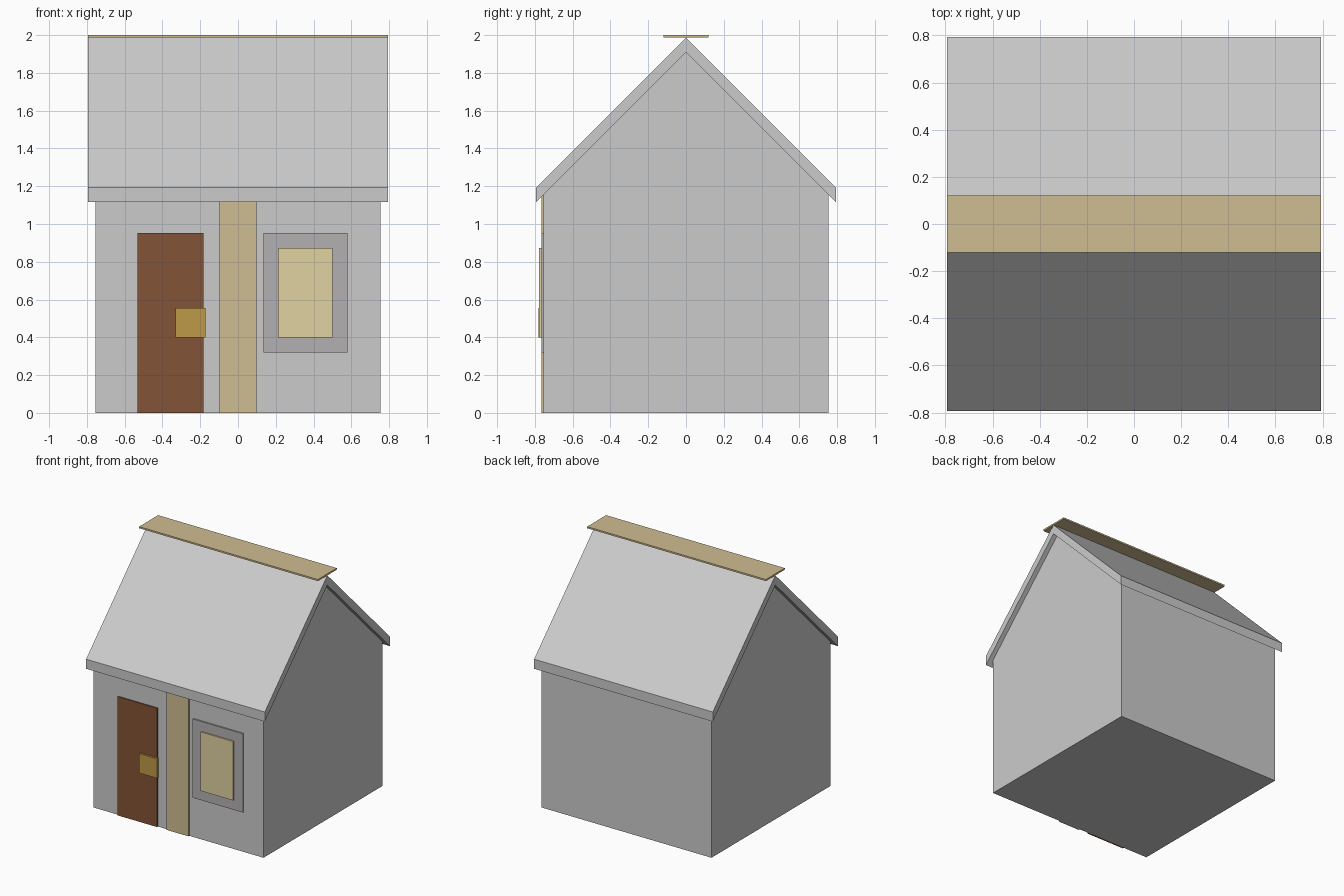
import bpy

if "Cube" in bpy.data.objects:
    bpy.data.objects.remove(bpy.data.objects["Cube"])

def srgb(r, g, b):
    return tuple((c / 255 / 12.92) if c < 11 else ((c / 255 + 0.055) / 1.055) ** 2.4 for c in (r, g, b)) + (1,)

def material(name, rgb):
    m = bpy.data.materials.new(name)
    m.diffuse_color = srgb(*rgb)
    m.use_nodes = True
    m.node_tree.nodes["Principled BSDF"].inputs["Base Color"].default_value = m.diffuse_color
    return m

def extrude_x(name, profile, half):
    """Prism from a (y, z) profile, running along x."""
    n = len(profile)
    verts = [(x, y, z) for x in (-half, half) for y, z in profile]
    faces = [tuple(range(n))[::-1], tuple(range(n, 2 * n))]
    faces += [(i, (i + 1) % n, (i + 1) % n + n, i + n) for i in range(n)]
    mesh = bpy.data.meshes.new(name)
    mesh.from_pydata(verts, [], faces)
    ob = bpy.data.objects.new(name, mesh)
    bpy.context.collection.objects.link(ob)
    return ob

def box(name, x, y, z, mat):
    bpy.ops.mesh.primitive_cube_add(size=1, location=[sum(r) / 2 for r in (x, y, z)])
    ob = bpy.context.object
    ob.name = name
    ob.scale = [r[1] - r[0] for r in (x, y, z)]
    ob.data.materials.append(mat)
    return ob

timber = material("timber", (208, 190, 146))
brown = material("door_brown", (130, 84, 54))
brass = material("brass", (190, 152, 72))
trim = material("window_trim", (180, 176, 178))
glow = material("window_pane", (224, 210, 160))

# Gabled walls and the folded roof sheet
W, R = 0.755, 0.793
extrude_x("house_body", [(-W, 0), (W, 0), (W, 1.155), (0, 1.91), (-W, 1.155)], W)
extrude_x("roof", [(-R, 1.117), (0, 1.91), (R, 1.117), (R, 1.194), (0, 1.987), (-R, 1.194)], R)

# Flat ridge board
box("ridge_board", (-R, R), (-0.12, 0.12), (1.987, 2.0), timber)

# Thin front details, each layered outward from the wall
box("front_post", (-0.099, 0.097), (-0.766, -0.75), (0, 1.15), timber)
box("door", (-0.532, -0.183), (-0.766, -0.75), (0, 0.952), brown)
box("door_handle", (-0.331, -0.172), (-0.782, -0.76), (0.40, 0.556), brass)
box("window_frame", (0.134, 0.579), (-0.766, -0.75), (0.32, 0.952), trim)
box("window_pane", (0.213, 0.501), (-0.777, -0.76), (0.40, 0.873), glow)
